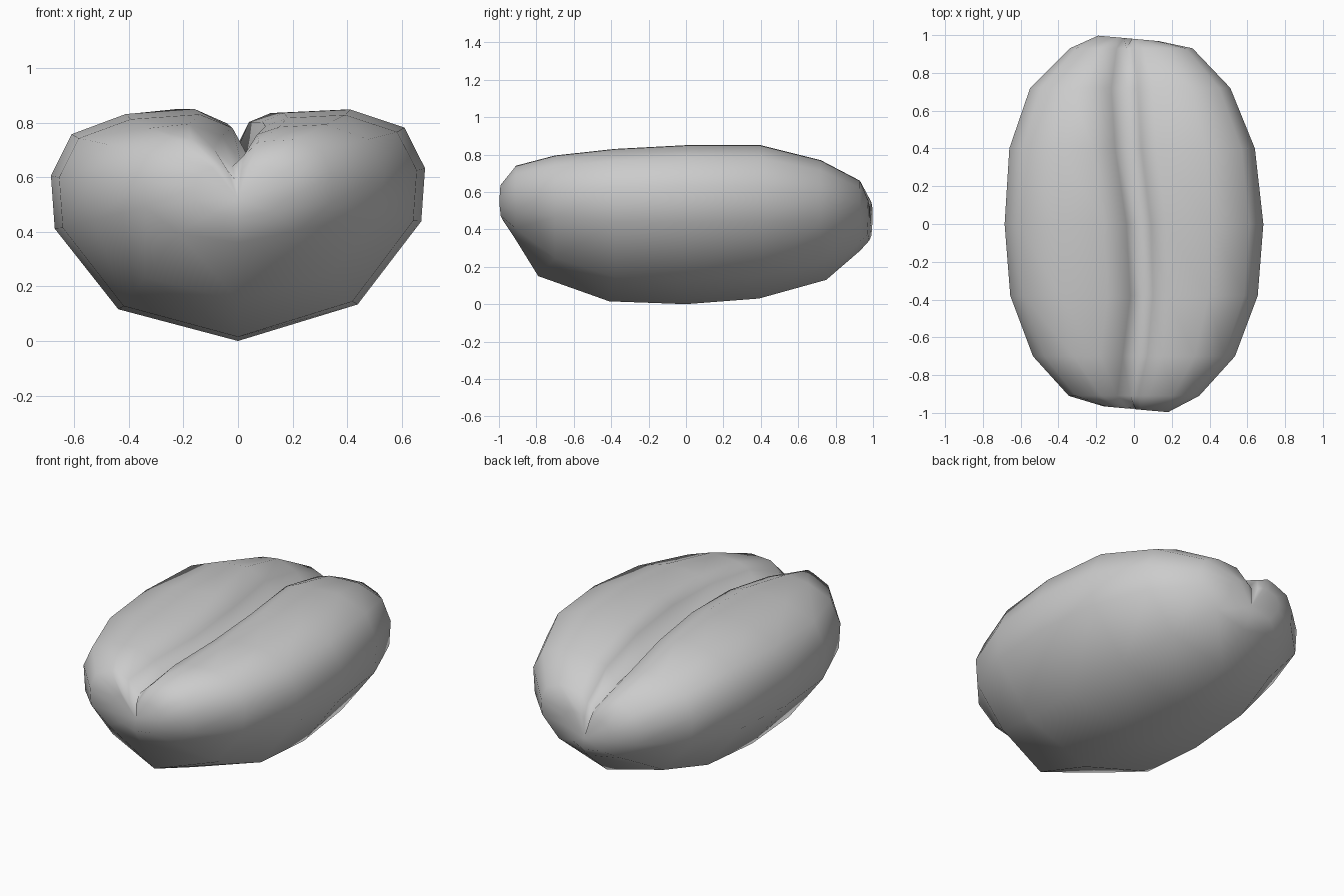
import bpy, bmesh

cube = bpy.data.objects.get("Cube")
if cube:
    bpy.data.objects.remove(cube, do_unlink=True)

# One flat grey
grey = bpy.data.materials.new("plain grey")
grey.use_nodes = True
colour = (0.6, 0.6, 0.6, 1)
grey.diffuse_color = colour
grey.node_tree.nodes["Principled BSDF"].inputs["Base Color"].default_value = colour

# Stations: y, keel y, middle x, half width, bottom, widest height, top,
# crease x, crease z, left lip width
STATIONS = [
    (-0.98, -0.98, 0.01, 0.17, 0.45, 0.53, 0.64, -0.01, 0.59, 0.08),
    (-0.91, -0.92, 0.00, 0.345, 0.36, 0.52, 0.74, -0.02, 0.64, 0.10),
    (-0.70, -0.79, 0.00, 0.535, 0.15, 0.51, 0.795, 0.01, 0.66, 0.07),
    (-0.38, -0.41, 0.00, 0.655, 0.015, 0.50, 0.83, 0.04, 0.67, 0.06),
    (0.00, 0.00, 0.00, 0.685, 0.0, 0.50, 0.85, 0.03, 0.67, 0.07),
    (0.40, 0.39, -0.01, 0.65, 0.03, 0.50, 0.85, -0.02, 0.66, 0.08),
    (0.72, 0.75, -0.02, 0.53, 0.13, 0.49, 0.77, -0.04, 0.64, 0.08),
    (0.93, 0.93, -0.015, 0.325, 0.285, 0.47, 0.66, -0.04, 0.57, 0.08),
    (0.98, 0.98, -0.03, 0.16, 0.34, 0.46, 0.55, -0.03, 0.48, 0.07),
]

# Half outline from the outer belly up to the lobe crown
SIDE = [(0.64, -0.75), (0.98, -0.15), (1.0, 0.34), (0.89, 0.77), (0.6, 0.97)]


def section(bm, y, keel, px, w, low, mid, top, cx, cz, lip):
    def at(x, v, roll=0.02):
        z = mid + v * ((top - mid) if v > 0 else (mid - low))
        return bm.verts.new((x, y, z + roll * x))
    k = min(1, w / 0.5)
    ring = [bm.verts.new((0, keel, low))]
    ring += [at(px + u * w, v) for u, v in SIDE]
    # left crown and its steep lip, softer at the ends
    ring += [at(cx + 0.14 * k, 0.95), at(cx + 0.06 * k, 0.86 if w > 0.4 else 0.72)]
    # crease, drawn in at the ends
    inset = 0.965 if abs(y) > 0.95 else 1
    ring.append(bm.verts.new((cx, y * inset, cz)))
    # sloping lip and right crown
    ring += [at(cx - lip * k, 0.85), at(cx - (lip + 0.12) * k, 1, 0)]
    ring += [at(px - u * w, v) for u, v in reversed(SIDE)]
    return ring


bm = bmesh.new()
rings = [section(bm, *s) for s in STATIONS]
n = len(rings[0])
for a, b in zip(rings, rings[1:]):
    for i in range(n):
        j = (i + 1) % n
        bm.faces.new((a[i], a[j], b[j], b[i]))

# Close both ends
for ring, tip in ((rings[0], (0, -0.97, 0.52)), (rings[-1], (-0.01, 0.98, 0.41))):
    pole = bm.verts.new(tip)
    for i in range(n):
        bm.faces.new((ring[i], ring[(i + 1) % n], pole))

# Slight twist of the lobe ends
for v in bm.verts:
    if abs(v.co.y) > 0.94:
        v.co.y -= 0.09 * v.co.x

bmesh.ops.recalc_face_normals(bm, faces=bm.faces)
for f in bm.faces:
    f.smooth = True
mesh = bpy.data.meshes.new("bean_body")
bm.to_mesh(mesh)
bm.free()
mesh.materials.append(grey)
body = bpy.data.objects.new("bean_body", mesh)
bpy.context.collection.objects.link(body)
